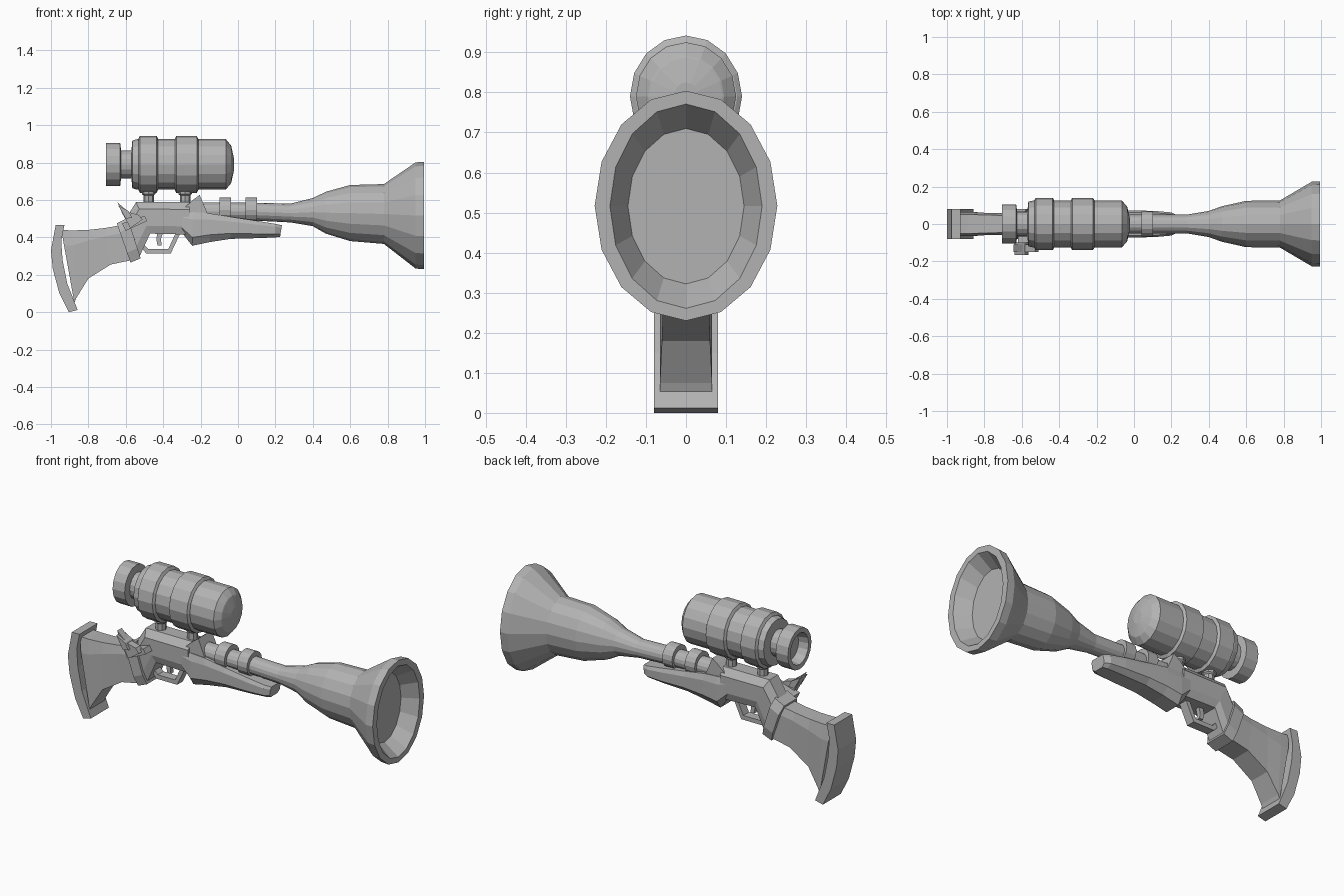
import bpy, bmesh, math

grey = bpy.data.materials.new("gunmetal_grey")
grey.diffuse_color = (0.45, 0.45, 0.45, 1)


def finish(name, bm):
    bmesh.ops.remove_doubles(bm, verts=bm.verts, dist=1e-5)
    bmesh.ops.recalc_face_normals(bm, faces=bm.faces)
    me = bpy.data.meshes.new(name)
    bm.to_mesh(me)
    bm.free()
    me.materials.append(grey)
    ob = bpy.data.objects.new(name, me)
    bpy.context.collection.objects.link(ob)
    return ob


def skin(name, rings):
    """Join equal point rings with faces and cap both ends."""
    bm = bmesh.new()
    vs = [[bm.verts.new(p) for p in ring] for ring in rings]
    n = len(vs[0])
    for a, b in zip(vs, vs[1:]):
        for i in range(n):
            bm.faces.new((a[i], a[(i + 1) % n], b[(i + 1) % n], b[i]))
    bm.faces.new(vs[0])
    bm.faces.new(vs[-1])
    return finish(name, bm)


def tube(name, stations, n=16):
    """Elliptical turned part along x: stations are (x, centre z, ry, rz)."""
    ang = [2 * math.pi * i / n for i in range(n)]
    return skin(name, [[(x, ry * math.sin(a), z + rz * math.cos(a)) for a in ang]
                       for x, z, ry, rz in stations])


def loft(name, sections, top=0.6, low=0.7):
    """Chamfered carved part: sections are (top x, top z, bottom x, bottom z, half width)."""
    rings = []
    for xt, zt, xb, zb, w in sections:
        prof = [(-w * top, 0), (w * top, 0), (w, .22), (w, .75),
                (w * low, 1), (-w * low, 1), (-w, .75), (-w, .22)]
        rings.append([(xt + (xb - xt) * t, y, zt + (zb - zt) * t) for y, t in prof])
    return skin(name, rings)


def plate(name, pts, y0, y1):
    """Side outline in x, z extruded across y."""
    return skin(name, [[(x, y, z) for x, z in pts] for y in (y0, y1)])


# Flared barrel with a recessed muzzle
tube("barrel", [(-.28, .54, .05, .048), (.1, .537, .05, .048), (.28, .53, .05, .05),
                (.4, .535, .07, .075), (.47, .532, .095, .112), (.6, .53, .124, .15),
                (.78, .525, .126, .16), (.95, .517, .226, .284), (.995, .517, .228, .287),
                (.995, .516, .19, .255), (.91, .516, .145, .194)])

# Barrel bands
for i, x in enumerate((-.1, .04)):
    tube(f"barrel_band_{i + 1}", [(x, .546, .067, .066), (x + .062, .546, .067, .066)])

# Scope with hollow eyepiece and domed lens
C = .79
tube("scope", [(x, C, ry, rz) for x, ry, rz in (
    (-.65, .07, .077), (-.705, .08, .088), (-.705, .105, .115), (-.63, .105, .115),
    (-.625, .068, .074), (-.57, .068, .074), (-.565, .12, .127), (-.54, .125, .135),
    (-.065, .125, .135), (-.038, .095, .102), (-.036, .09, .097), (-.022, .03, .035))])
for i, (a, b) in enumerate(((-.525, -.435), (-.33, -.22))):
    tube(f"scope_ring_{i + 1}", [(a - .008, C, .128, .136), (a, C, .14, .152),
                                 (b, C, .14, .152), (b + .008, C, .128, .136)])

# Scope mounts
for i, x in enumerate((-.478, -.283)):
    rings = [[(x + r * math.cos(k * math.pi / 4), r * math.sin(k * math.pi / 4), z)
              for k in range(8)] for r, z in ((.028, .55), (.028, .625), (.036, .632), (.036, .66))]
    skin(f"scope_mount_{i + 1}", rings)

# Receiver
loft("receiver", [(-.6, .50, -.53, .29, .066), (-.545, .588, -.47, .42, .07),
                  (-.26, .588, -.26, .415, .07)], top=.55, low=.8)

# Slanted collar between receiver and stock
loft("collar", [(-.648, .475, -.575, .265, .08), (-.59, .505, -.52, .288, .08)], top=.7, low=.8)

# Fore-end with raised front of the receiver
loft("fore_end", [(-.3, .53, -.3, .425, .07), (-.24, .535, -.245, .355, .075),
                  (-.16, .53, -.15, .375, .075), (-.04, .51, -.04, .392, .073),
                  (.11, .487, .11, .396, .07), (.2, .472, .2, .4, .062),
                  (.235, .465, .225, .403, .045)], top=.85, low=.6)
plate("breech_block", [(-.3, .51), (-.285, .56), (-.235, .605), (-.205, .627),
                       (-.16, .52)], -.06, .06)

# Stock
loft("stock", [(-.945, .44, -.875, .05, .065), (-.89, .437, -.865, .075, .065),
               (-.80, .44, -.80, .18, .06), (-.71, .45, -.68, .255, .058),
               (-.61, .468, -.56, .28, .06)], top=.8, low=1)

# Curved butt plate
plate("butt_plate", [(-.975, .465), (-.928, .465), (-.945, .38), (-.938, .28),
                     (-.912, .15), (-.857, .012), (-.905, 0), (-.955, .1),
                     (-.99, .23), (-1, .33)], -.08, .08)

# Trigger and guard
guard = [(-.52, .35), (-.49, .313), (-.36, .313), (-.305, .43),
         (-.33, .43), (-.373, .337), (-.48, .337), (-.51, .37)]
plate("trigger_guard", guard, -.025, .025)
plate("trigger", [(-.43, .43), (-.437, .39), (-.43, .357), (-.408, .357),
                  (-.412, .39), (-.4, .43)], -.012, .012)

# Side lock: spiked hammer, jaw and pivot
plate("hammer", [(-.645, .588), (-.585, .535), (-.53, .52), (-.51, .495),
                 (-.575, .45), (-.62, .53)], -.15, -.11)
plate("hammer_jaw", [(-.62, .475), (-.6, .435), (-.485, .488), (-.5, .515)], -.125, -.06)
plate("hammer_thumb_piece", [(-.64, .57), (-.585, .54), (-.565, .505), (-.6, .5)], -.165, -.1)
